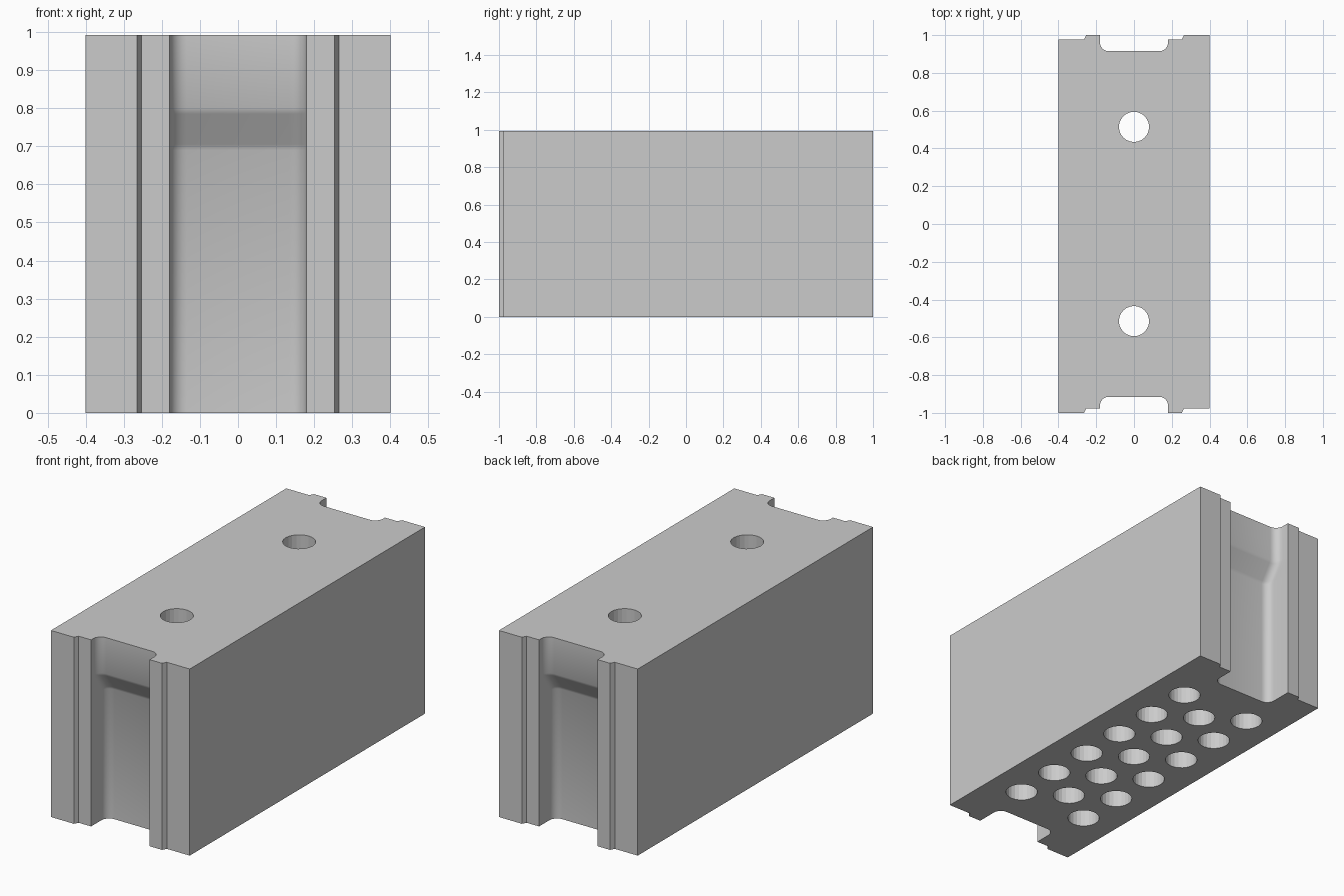
import bpy, bmesh
from math import sin, cos, pi

if "Cube" in bpy.data.objects:
    bpy.data.objects.remove(bpy.data.objects["Cube"], do_unlink=True)

HEIGHT = 0.992
STEP = 0.977          # recessed level of the end faces
HOLE_RADIUS = 0.08
PITCH = 0.257         # hole spacing along the block
COLUMN = 0.205        # sideways offset of the outer hole rows

# Plain grey for the whole block
grey = bpy.data.materials.new("block_grey")
grey.use_nodes = True
colour = (0.6, 0.6, 0.6, 1)
grey.diffuse_color = colour
grey.node_tree.nodes["Principled BSDF"].inputs["Base Color"].default_value = colour


def half_outline(depth, radius=0.045, steps=6):
    """Front end: tongue steps either side of a grip recess with rounded corners."""
    floor = depth - 1
    arc = [(0.18 - radius + radius * cos(a), floor - radius + radius * sin(a))
           for a in (i * pi / 2 / steps for i in range(steps + 1))]
    left = [(-0.4, -1), (-0.265, -1), (-0.253, -STEP), (-0.18, -STEP)]
    right = [(0.18, -1), (0.253, -1), (0.265, -STEP), (0.4, -STEP)]
    return left + [(-x, y) for x, y in arc] + arc[::-1] + right


def outline(depth):
    half = half_outline(depth)
    return half + [(-x, -y) for x, y in half]


def make_object(name, bm):
    mesh = bpy.data.meshes.new(name)
    bmesh.ops.recalc_face_normals(bm, faces=bm.faces)
    bm.to_mesh(mesh)
    bm.free()
    mesh.materials.append(grey)
    obj = bpy.data.objects.new(name, mesh)
    bpy.context.collection.objects.link(obj)
    return obj


# Block body: outline lofted upward, recess becoming shallower at the grip ledge
bm = bmesh.new()
levels = [(0, 0.155), (0.69, 0.155), (0.705, 0.148),
          (0.785, 0.092), (0.8, 0.085), (HEIGHT, 0.085)]
rings = [[bm.verts.new((x, y, z)) for x, y in outline(d)] for z, d in levels]
for low, high in zip(rings, rings[1:]):
    for i in range(len(low)):
        j = (i + 1) % len(low)
        bm.faces.new((low[i], low[j], high[j], high[i]))
bm.faces.new(rings[0][::-1])
bm.faces.new(rings[-1])
block = make_object("block_body", bm)
bpy.ops.object.select_all(action="DESELECT")
block.select_set(True)
bpy.context.view_layer.objects.active = block
bpy.ops.object.shade_smooth_by_angle(angle=0.5)

# Holes: three rows from below, the ends of the middle row pass right through
holes = [(side * COLUMN, (i - 2.5) * PITCH, 0.9) for side in (-1, 1) for i in range(6)]
holes += [(0, i * PITCH, HEIGHT + 0.1 if abs(i) == 2 else 0.9) for i in range(-2, 3)]
bm = bmesh.new()
for x, y, top in holes:
    made = bmesh.ops.create_cone(bm, cap_ends=True, segments=24, radius1=HOLE_RADIUS,
                                 radius2=HOLE_RADIUS, depth=top + 0.1)
    bmesh.ops.translate(bm, verts=made["verts"], vec=(x, y, (top - 0.1) / 2))
cutter = make_object("hole_cutter", bm)
cutter.hide_render = True

cut = block.modifiers.new("holes", "BOOLEAN")
cut.operation = "DIFFERENCE"
cut.solver = "EXACT"
cut.object = cutter
bpy.ops.object.modifier_apply(modifier=cut.name)
bpy.data.objects.remove(cutter, do_unlink=True)
